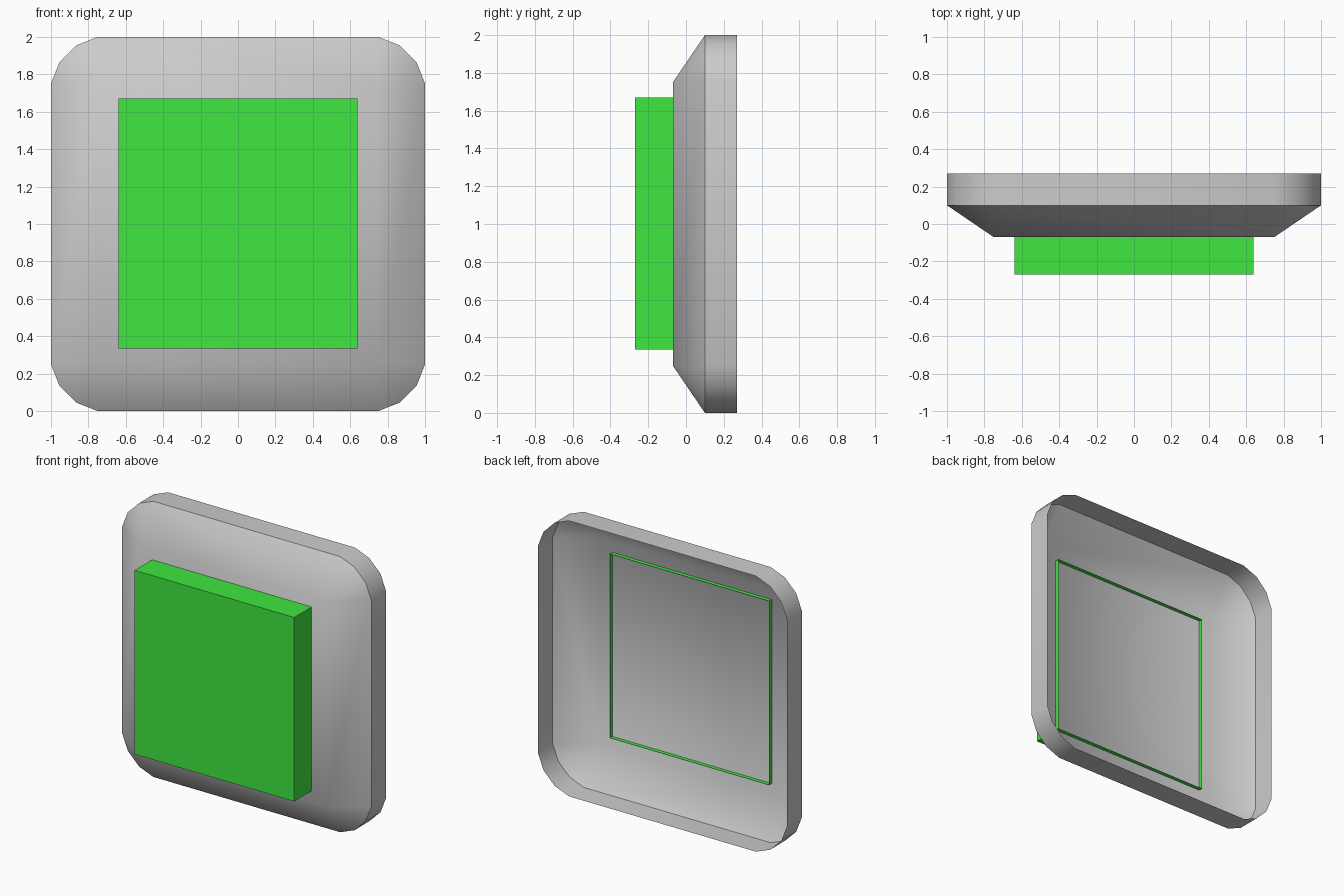
import bpy, bmesh, math
from mathutils import Matrix, Vector

if "Cube" in bpy.data.objects:
    bpy.data.objects.remove(bpy.data.objects["Cube"])

# one rounded corner, as offsets from the corner centre
CORNER = [(0.25, 0.0), (0.205, 0.115), (0.115, 0.205), (0.0, 0.25)]
CENTRE = Vector((0.75, 0.75))
Y_FRONT, Y_RIM, Y_BACK = -0.07, 0.10, 0.27


def finish(bm, name):
    bmesh.ops.remove_doubles(bm, verts=bm.verts[:], dist=1e-4)
    bmesh.ops.recalc_face_normals(bm, faces=bm.faces[:])
    bm.normal_update()
    # open shells: make sure the front face looks towards -y
    front = min(bm.faces, key=lambda f: f.calc_center_median().y)
    if front.normal.y > 0:
        bmesh.ops.reverse_faces(bm, faces=bm.faces[:])
    mesh = bpy.data.meshes.new(name)
    bm.to_mesh(mesh)
    bm.free()
    obj = bpy.data.objects.new(name, mesh)
    bpy.context.collection.objects.link(obj)
    return obj


# rounded housing shell, open at the back
outline = []
for quarter in range(4):
    turn = Matrix.Rotation(quarter * math.pi / 2, 2)
    for offset in CORNER:
        outline.append((turn @ CENTRE, turn @ (CENTRE + Vector(offset))))

bm = bmesh.new()
rings = []
for which, y in ((0, Y_FRONT), (1, Y_RIM), (1, Y_BACK)):
    rings.append([bm.verts.new((p[which].x, y, 1 + p[which].y)) for p in outline])
n = len(outline)
for a, b in zip(rings, rings[1:]):
    for i in range(n):
        j = (i + 1) % n
        bm.faces.new((a[i], a[j], b[j], b[i]))
bm.faces.new(rings[0][::len(CORNER)])   # flat front
housing = finish(bm, "housing")

# green panel: box without a back, poking slightly through the housing
bm = bmesh.new()
bmesh.ops.create_cube(bm, size=1)
bm.normal_update()
back = [f for f in bm.faces if f.normal.y > 0.5]
bmesh.ops.delete(bm, geom=back, context='FACES_ONLY')
bmesh.ops.scale(bm, vec=(1.28, 0.23, 1.335), verts=bm.verts[:])
bmesh.ops.translate(bm, vec=(0, -0.155, 1.0025), verts=bm.verts[:])
panel = finish(bm, "front_panel")

green = bpy.data.materials.new("green")
green.diffuse_color = (0.05, 0.8, 0.05, 1)
green.use_nodes = True
green.node_tree.nodes["Principled BSDF"].inputs["Base Color"].default_value = green.diffuse_color
panel.data.materials.append(green)

# soft shading on the housing, sharp rim
bpy.context.view_layer.objects.active = housing
housing.select_set(True)
bpy.ops.object.shade_smooth_by_angle(angle=0.75)
